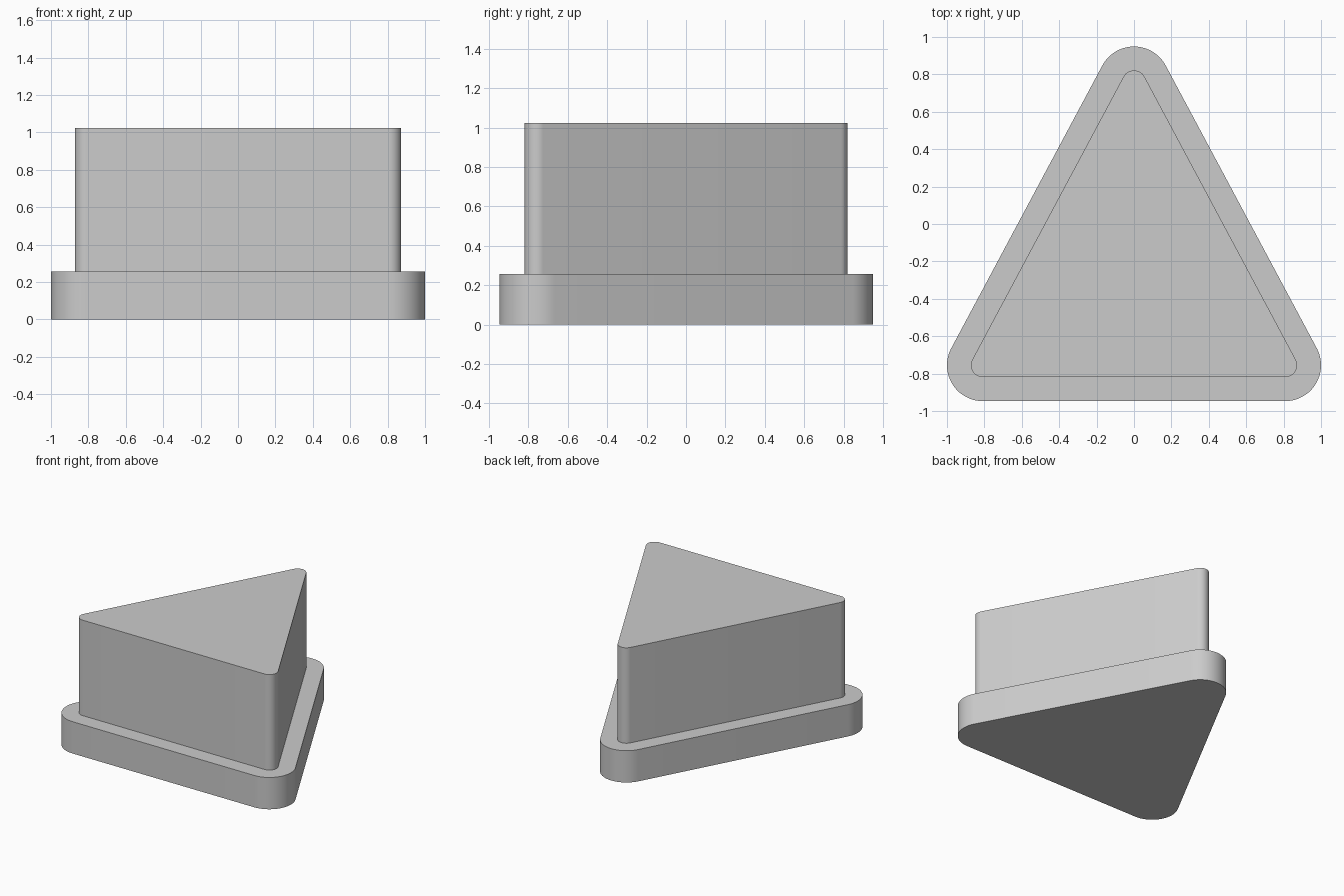
import bpy, bmesh, math
from mathutils import Vector

cube = bpy.data.objects.get("Cube")
if cube:
    bpy.data.objects.remove(cube, do_unlink=True)

# Single grey finish
GREY = (0.6, 0.6, 0.6, 1.0)
grey = bpy.data.materials.new("plain_grey")
grey.use_nodes = True
grey.diffuse_color = GREY
grey.node_tree.nodes["Principled BSDF"].inputs["Base Color"].default_value = GREY

# Corner centres shared by both tiers, counter-clockwise
CORNERS = [Vector((-0.808, -0.755)), Vector((0.808, -0.755)), Vector((0, 0.757))]
STEPS = 20


def rounded_outline(radius):
    """Triangle through the corner centres, grown outwards by the radius."""
    points = []
    for i, c in enumerate(CORNERS):
        into = c - CORNERS[i - 1]
        out = CORNERS[(i + 1) % 3] - c
        # Arc from the outward normal of one side to that of the next
        start = math.atan2(-into.x, into.y)
        sweep = (math.atan2(-out.x, out.y) - start) % math.tau
        for s in range(STEPS + 1):
            a = start + sweep * s / STEPS
            points.append(c + radius * Vector((math.cos(a), math.sin(a))))
    return points


def prism(name, radius, bottom, top):
    bm = bmesh.new()
    face = bm.faces.new([bm.verts.new((p.x, p.y, bottom)) for p in rounded_outline(radius)])
    grown = bmesh.ops.extrude_face_region(bm, geom=[face], use_keep_orig=True)
    moved = [g for g in grown["geom"] if isinstance(g, bmesh.types.BMVert)]
    bmesh.ops.translate(bm, verts=moved, vec=(0, 0, top - bottom))
    bmesh.ops.recalc_face_normals(bm, faces=bm.faces)
    mesh = bpy.data.meshes.new(name)
    bm.to_mesh(mesh)
    bm.free()
    mesh.materials.append(grey)
    obj = bpy.data.objects.new(name, mesh)
    bpy.context.collection.objects.link(obj)
    bpy.ops.object.select_all(action="DESELECT")
    obj.select_set(True)
    bpy.context.view_layer.objects.active = obj
    bpy.ops.object.shade_smooth_by_angle(angle=math.radians(30))


# Wide flange at the bottom, tall block on top
prism("base_flange", 0.192, 0, 0.256)
prism("triangular_block", 0.064, 0.25, 1.024)
